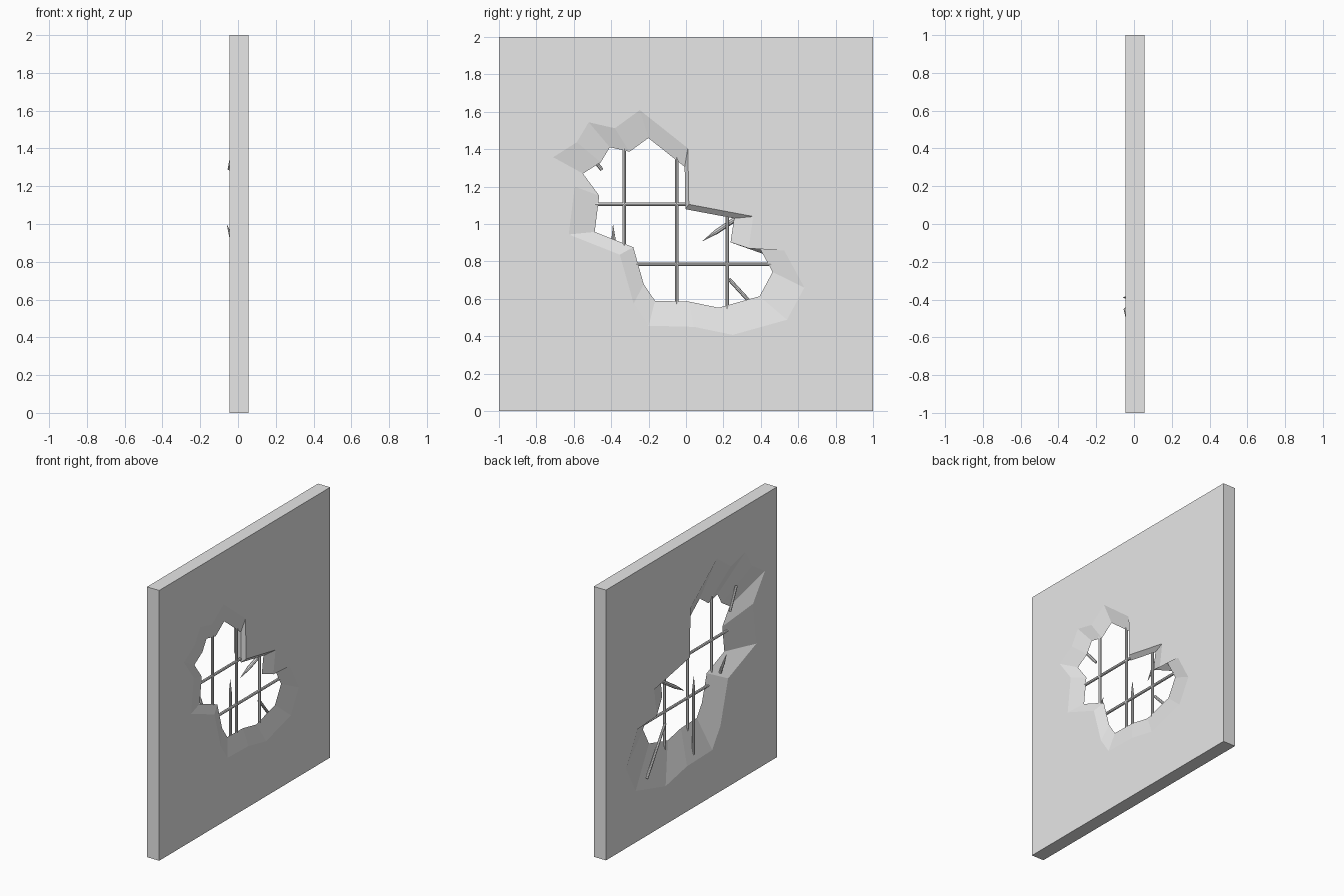
import bpy, bmesh
from mathutils import Vector

if "Cube" in bpy.data.objects:
    bpy.data.objects.remove(bpy.data.objects["Cube"], do_unlink=True)


def material(name, value):
    mat = bpy.data.materials.new(name)
    mat.use_nodes = True
    colour = (value, value, value, 1)
    mat.diffuse_color = colour
    mat.node_tree.nodes["Principled BSDF"].inputs["Base Color"].default_value = colour
    return mat


concrete = material("pale_concrete", 0.8)
steel = material("steel", 0.8)


def finish(bm, name, mat):
    bmesh.ops.recalc_face_normals(bm, faces=bm.faces)
    mesh = bpy.data.meshes.new(name)
    bm.to_mesh(mesh)
    bm.free()
    mesh.materials.append(mat)
    obj = bpy.data.objects.new(name, mesh)
    bpy.context.collection.objects.link(obj)
    return obj


# Ragged hole outline in (y, z)
OUTLINE = [(-.71, 1.357), (-.584, 1.437), (-.52, 1.544), (-.38, 1.512),
           (-.247, 1.609), (.01, 1.405), (.015, 1.105), (.36, 1.04),
           (.335, .87), (.525, .858), (.633, .66), (.54, .488), (.25, .407),
           (.043, .45), (-.2, .456), (-.28, .574), (-.354, .836),
           (-.627, .944), (-.595, 1.2)]
FRONT, BACK = .055, -.045


def loop(bm, points):
    verts = [bm.verts.new(p) for p in points]
    edges = [bm.edges.new((v, verts[i - 1])) for i, v in enumerate(verts)]
    return verts, edges


def hole_ring(bm, x, scale, centre_y=0):
    return loop(bm, [(x, centre_y + (y - centre_y) * scale, 1 + (z - 1) * scale)
                     for y, z in OUTLINE])


def bridge(bm, a, b):
    for i in range(len(a)):
        bm.faces.new((a[i - 1], a[i], b[i], b[i - 1]))


# Wall slab with a hole that flares to both sides of a thin lip
bm = bmesh.new()
corners = [(-1, 0), (1, 0), (1, 2), (-1, 2)]
rim_f, rim_f_edges = hole_ring(bm, FRONT, 1)
lip, _ = hole_ring(bm, .028, .755, -.06)
rim_b, rim_b_edges = hole_ring(bm, BACK, 1.21)
box_f, box_f_edges = loop(bm, [(FRONT, y, z) for y, z in corners])
box_b, box_b_edges = loop(bm, [(BACK, y, z) for y, z in corners])
for edges in (rim_f_edges + box_f_edges, rim_b_edges + box_b_edges):
    bmesh.ops.triangle_fill(bm, edges=edges, use_beauty=True, normal=(1, 0, 0))
bridge(bm, rim_f, lip)
bridge(bm, lip, rim_b)
bridge(bm, box_f, box_b)
flat = [e for e in bm.edges if len(e.link_faces) == 2
        and e.calc_face_angle(1) < .001]
bmesh.ops.dissolve_edges(bm, edges=[e for e in flat if False])
finish(bm, "broken_wall", concrete)


# Steel rods: a cylinder between two points, with an optional sharpened tip
def rod(name, start, end, radius=.01, tip=0):
    start, end = Vector(start), Vector(end)
    axis = end - start
    turn = axis.to_track_quat('Z', 'Y').to_matrix()
    bm = bmesh.new()

    def segment(a, b, r1, r2):
        made = bmesh.ops.create_cone(bm, cap_ends=True, segments=8, radius1=r1,
                                     radius2=r2, depth=(b - a).length)
        bmesh.ops.rotate(bm, verts=made["verts"], matrix=turn)
        bmesh.ops.translate(bm, verts=made["verts"], vec=(a + b) / 2)

    neck = end - axis.normalized() * tip
    segment(start, neck, radius, radius)
    if tip:
        segment(neck, end, radius, .001)
    finish(bm, name, steel)
    

# Reinforcement grid, ends buried in the wall
BAR_X = .022
for i, (y, low, high) in enumerate([(-.33, .8, 1.47), (-.05, .52, 1.42), (.22, .49, 1.12)]):
    rod(f"upright_bar_{i + 1}", (BAR_X, y, low), (BAR_X, y, high))
for i, (z, left, right) in enumerate([(1.105, -.55, .08), (.785, -.33, .52)]):
    rod(f"cross_bar_{i + 1}", (BAR_X, left, z), (BAR_X, right, z))

# Snapped and bent rod ends
rod("snapped_rod_top", (-.02, -.56, 1.43), (-.045, -.45, 1.29))
rod("snapped_rod_bottom", (-.03, .5, .41), (.01, .23, .705))
rod("sharp_rod_left", (-.01, -.385, .85), (-.058, -.39, .995), tip=.07)
rod("sharp_rod_right", (.005, .3, 1.05), (-.045, .09, .91), .013, tip=.09)
rod("sharp_rod_middle", (-.028, -.05, .38), (-.028, -.05, .955), tip=.09)
